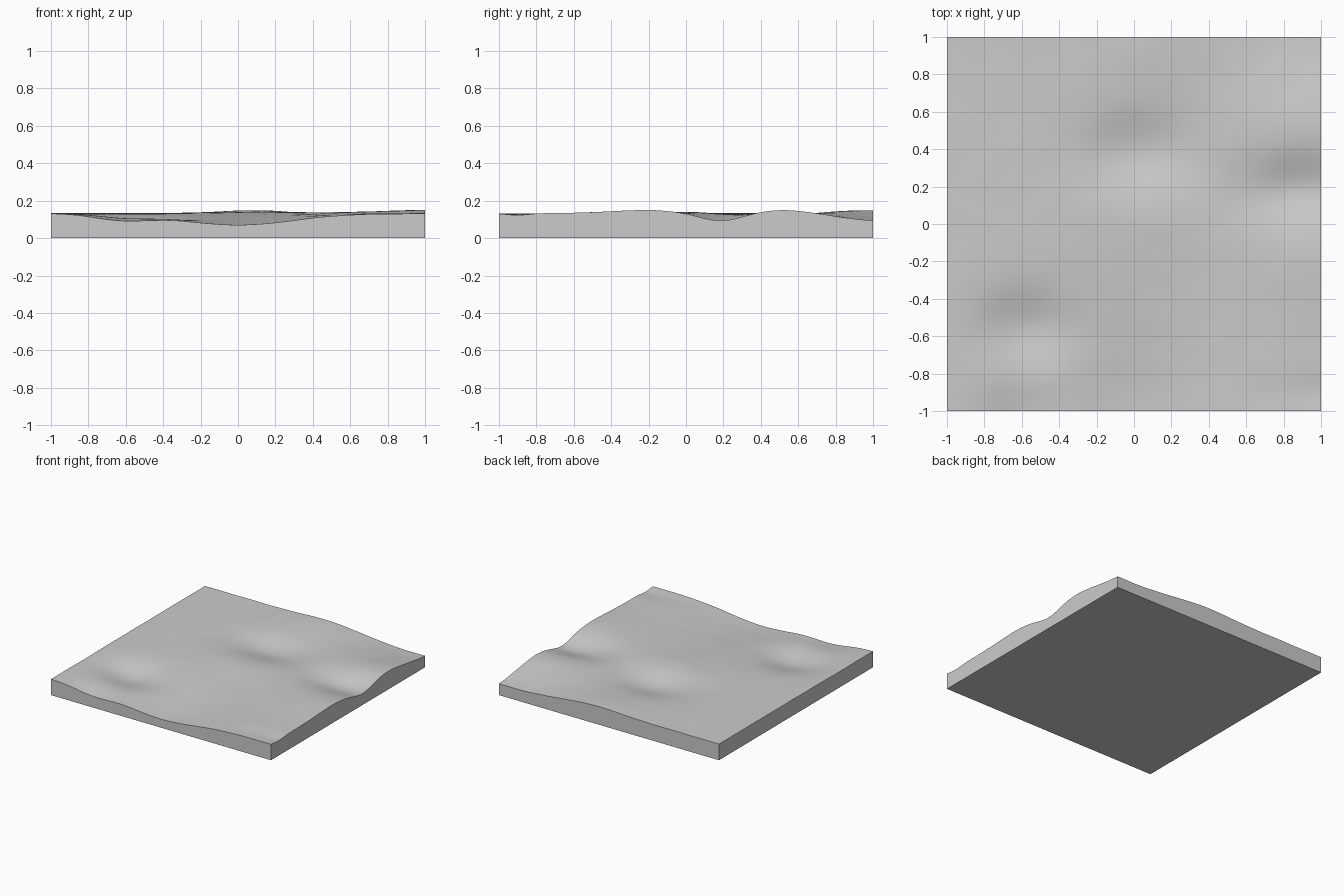
import bpy, bmesh, math
from mathutils import Vector, noise

cube = bpy.data.objects.get("Cube")
if cube:
    bpy.data.objects.remove(cube, do_unlink=True)

BASE = 0.133
# Soft hollows and mounds: x, y, height, spread in x, spread in y
FEATURES = [
    (-0.58, -0.56, -0.056, 0.17, 0.14),   # front left hollow
    (0.02, 0.39, -0.048, 0.20, 0.14),     # middle hollow
    (0.88, 0.18, -0.050, 0.22, 0.12),     # side valley
    (1.0, 0.53, 0.020, 0.28, 0.15),
    (1.0, -0.20, 0.017, 0.30, 0.20),
    (0.9, 1.1, -0.044, 0.33, 0.25),       # back corner slope
    (0.12, 1.0, 0.018, 0.20, 0.20),
    (0.0, -1.05, -0.063, 0.30, 0.42),     # front trough
    (-0.62, -1.05, -0.035, 0.15, 0.14),
    (0.10, 0.03, 0.010, 0.30, 0.15),
    (1.0, -0.9, -0.009, 0.20, 0.06),
]


def height(x, y):
    z = BASE
    for cx, cy, h, sx, sy in FEATURES:
        z += h * math.exp(-0.5 * (((x - cx) / sx) ** 2 + ((y - cy) / sy) ** 2))
    return z + 0.0015 * noise.noise(Vector((x * 6, y * 6, 0)))


# Stone material
stone = bpy.data.materials.new("plain grey")
stone.use_nodes = True
grey = (0.6, 0.6, 0.6, 1)
stone.diffuse_color = grey
stone.node_tree.nodes["Principled BSDF"].inputs["Base Color"].default_value = grey

# Rolling top surface
bm = bmesh.new()
bmesh.ops.create_grid(bm, x_segments=120, y_segments=120, size=1)
for v in bm.verts:
    v.co.z = height(v.co.x, v.co.y)
for f in bm.faces:
    f.smooth = True

# Straight walls down to a flat underside
rim = [e for e in bm.edges if e.is_boundary]
walls = bmesh.ops.extrude_edge_only(bm, edges=rim)["geom"]
for v in walls:
    if isinstance(v, bmesh.types.BMVert):
        v.co.z = 0
bottom = [e for e in bm.edges if e.is_boundary]
bmesh.ops.contextual_create(bm, geom=bottom)
bmesh.ops.recalc_face_normals(bm, faces=bm.faces)

mesh = bpy.data.meshes.new("terrain_slab")
bm.to_mesh(mesh)
bm.free()
mesh.materials.append(stone)
slab = bpy.data.objects.new("terrain_slab", mesh)
bpy.context.collection.objects.link(slab)

# Smooth ground with crisp outer edges
bpy.context.view_layer.objects.active = slab
slab.select_set(True)
bpy.ops.object.shade_smooth_by_angle(angle=math.radians(40))
